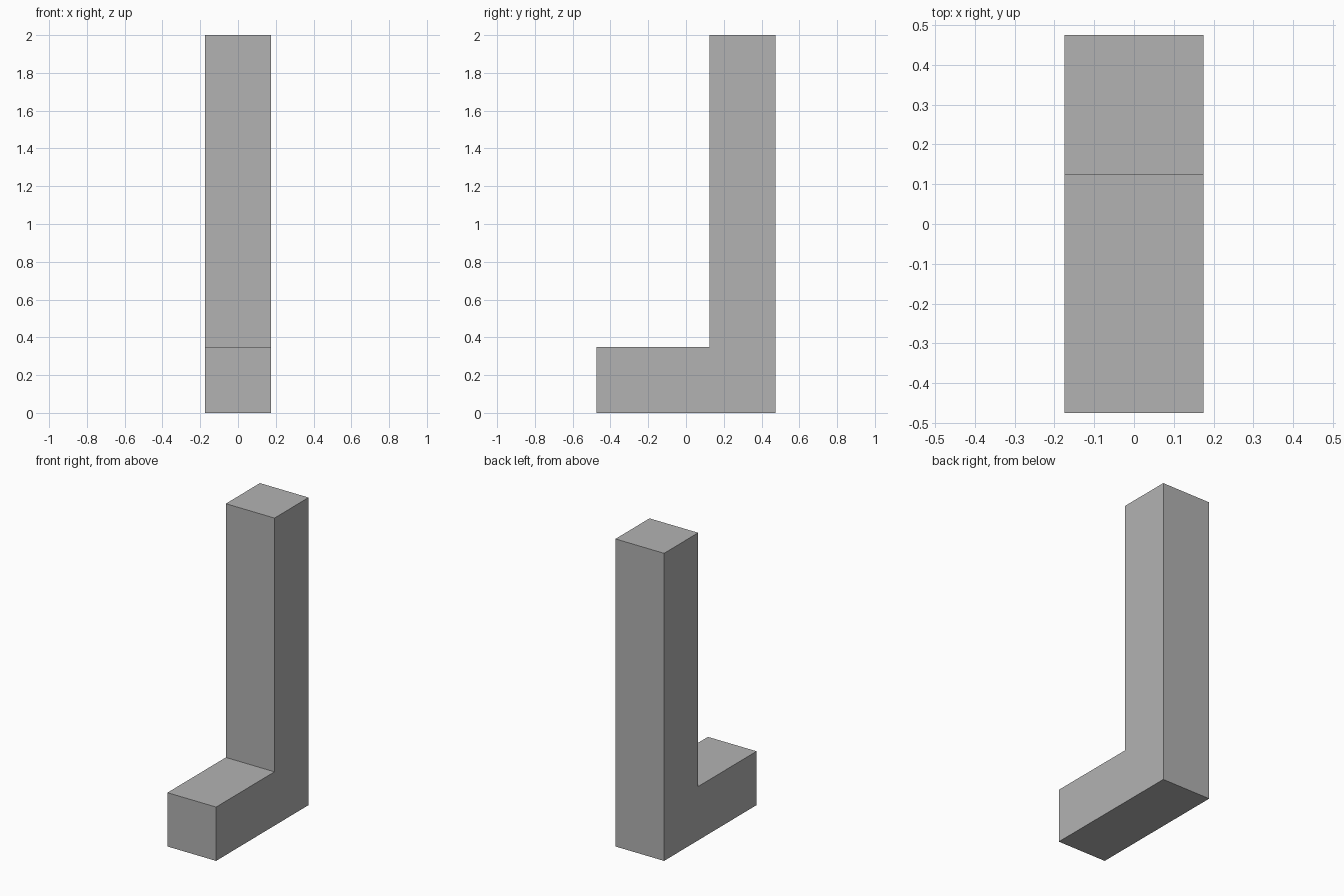
import bpy
import bmesh

cube = bpy.data.objects.get("Cube")
if cube:
    bpy.data.objects.remove(cube, do_unlink=True)

WIDTH, TUBE, FRONT, BACK, HEIGHT, WALL = 0.35, 0.35, -0.475, 0.475, 2.0, 0.023

# Plain grey material
grey = bpy.data.materials.new("plain grey")
grey.use_nodes = True
colour = (0.448, 0.448, 0.448, 1)
grey.diffuse_color = colour
grey.node_tree.nodes["Principled BSDF"].inputs["Base Color"].default_value = colour


def elbow_skin(bm, inset):
    """L-shaped prism without its front end; returns the open front edges."""
    profile = [
        (FRONT, inset), (BACK - inset, inset),
        (BACK - inset, HEIGHT - inset), (BACK - TUBE + inset, HEIGHT - inset),
        (BACK - TUBE + inset, TUBE - inset), (FRONT, TUBE - inset),
    ]
    half = WIDTH / 2 - inset
    left = [bm.verts.new((half, y, z)) for y, z in profile]
    right = [bm.verts.new((-half, y, z)) for y, z in profile]
    bm.faces.new(left)
    bm.faces.new(right[::-1])
    for i in range(len(profile) - 1):
        bm.faces.new((left[i], right[i], right[i + 1], left[i + 1]))
    bm.edges.ensure_lookup_table()
    return [e for e in bm.edges if e.is_boundary]


# Hollow elbow tube: outer skin, inner skin and the rim joining them
bm = bmesh.new()
outer_rim = elbow_skin(bm, 0)
all_rims = elbow_skin(bm, WALL)
bmesh.ops.bridge_loops(bm, edges=all_rims)
bmesh.ops.recalc_face_normals(bm, faces=bm.faces)

mesh = bpy.data.meshes.new("elbow_tube")
bm.to_mesh(mesh)
bm.free()
mesh.materials.append(grey)
tube = bpy.data.objects.new("elbow_tube", mesh)
bpy.context.collection.objects.link(tube)
